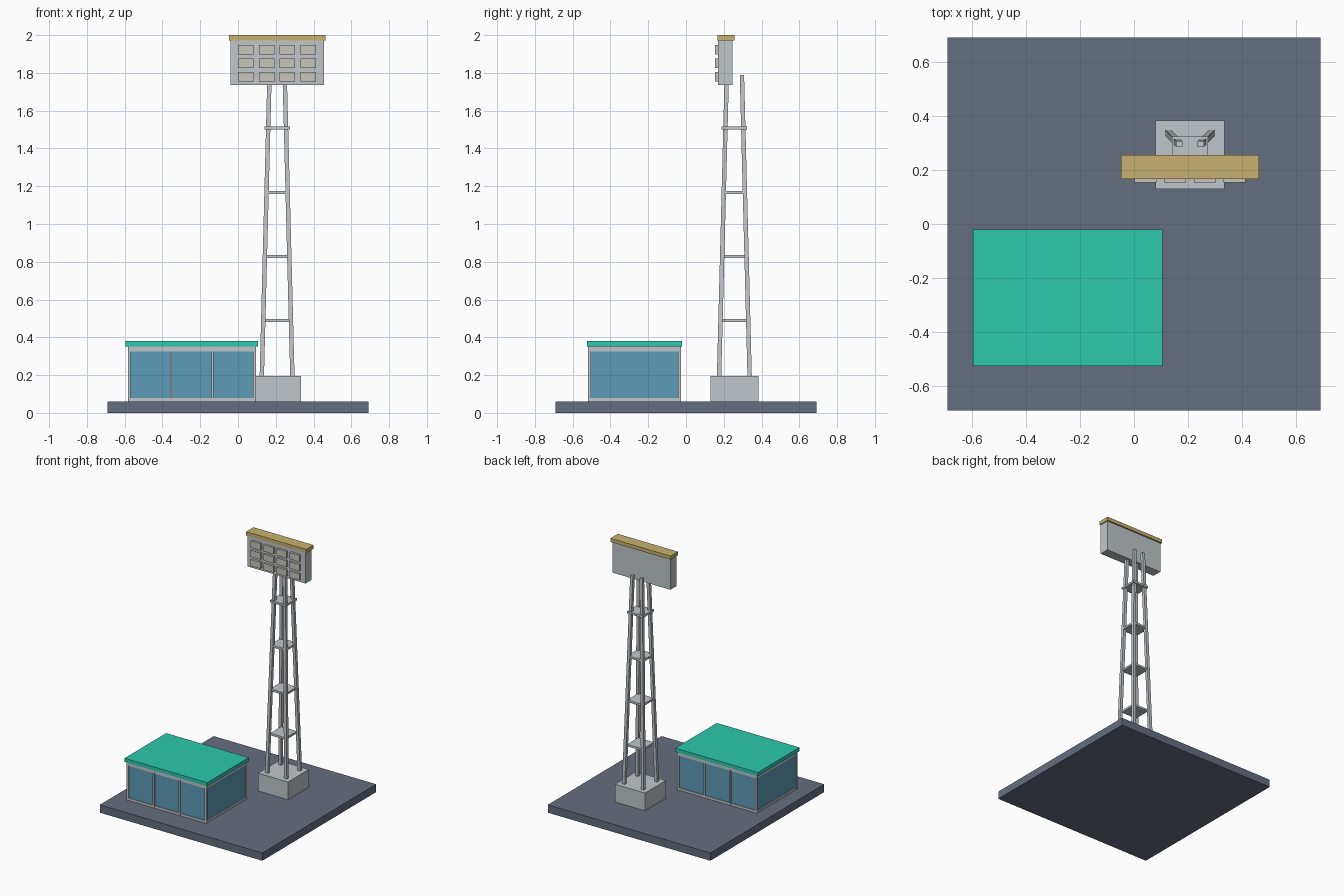
import bpy
import bmesh
from mathutils import Vector

if "Cube" in bpy.data.objects:
    bpy.data.objects.remove(bpy.data.objects["Cube"], do_unlink=True)


def material(name, rgb):
    """Flat material from display RGB (0-255), stored as linear values."""
    def lin(c):
        c /= 255
        return c / 12.92 if c <= 0.04045 else ((c + 0.055) / 1.055) ** 2.4
    colour = (*[lin(c) for c in rgb], 1)
    mat = bpy.data.materials.new(name)
    mat.use_nodes = True
    mat.diffuse_color = colour
    mat.node_tree.nodes["Principled BSDF"].inputs["Base Color"].default_value = colour
    return mat


slate = material("slate paving", (101, 110, 126))
steel = material("pale grey", (191, 198, 202))
glass = material("blue glass", (93, 155, 185))
teal = material("teal roof", (45, 201, 173))
gold = material("sand gold", (200, 178, 112))
cream = material("lamp cream", (200, 198, 186))


def finish(name, bm, mat):
    bmesh.ops.recalc_face_normals(bm, faces=bm.faces)
    mesh = bpy.data.meshes.new(name)
    bm.to_mesh(mesh)
    bm.free()
    mesh.materials.append(mat)
    obj = bpy.data.objects.new(name, mesh)
    bpy.context.collection.objects.link(obj)
    return obj


def box(name, mat, xs, ys, zs):
    """Box between the given x, y and z limits."""
    bm = bmesh.new()
    bmesh.ops.create_cube(bm, size=1)
    for v in bm.verts:
        v.co = [lo + (c + 0.5) * (hi - lo) for c, (lo, hi) in zip(v.co, (xs, ys, zs))]
    return finish(name, bm, mat)


def strut(name, mat, start, end, half):
    """Square bar sheared from start to end with level ends."""
    bm = bmesh.new()
    bmesh.ops.create_cube(bm, size=2)
    for v in bm.verts:
        centre = Vector(end if v.co.z > 0 else start)
        v.co = centre + Vector((v.co.x * half, v.co.y * half, 0))
    return finish(name, bm, mat)


# Ground slab
GROUND = 0.06
box("ground_slab", slate, (-0.69, 0.69), (-0.69, 0.69), (0, GROUND))

# Tower footing, legs and platforms
CX, CY = 0.207, 0.256
box("tower_footing", steel, (CX - 0.127, CX + 0.127), (CY - 0.127, CY + 0.127), (GROUND, 0.196))
for sx, side in ((-1, "right"), (1, "left")):
    for sy, face in ((-1, "front"), (1, "back")):
        strut(f"tower_leg_{face}_{side}", steel,
              (CX + sx * 0.081, CY + sy * 0.081, 0.19),
              (CX + sx * 0.04, CY + sy * 0.04, 1.79), 0.0115)
for i in range(4):
    z = 0.488 + i * 0.34
    box(f"tower_platform_{i + 1}", steel, (CX - 0.067, CX + 0.067),
        (CY - 0.067, CY + 0.067), (z - 0.008, z + 0.008))

# Floodlight panel with cap and lamp grid
box("light_panel", steel, (CX - 0.247, CX + 0.247), (0.17, 0.245), (1.735, 1.975))
box("panel_cap", gold, (CX - 0.255, CX + 0.255), (0.167, 0.256), (1.972, 2.0))
for row in range(3):
    for col in range(4):
        x = CX + (col - 1.5) * 0.11
        z = 1.78 + row * 0.071
        box(f"lamp_{row + 1}_{col + 1}", cream, (x - 0.041, x + 0.041),
            (0.153, 0.175), (z - 0.025, z + 0.025))

# Pavilion: glass core, frame and flat roof
X0, X1, Y0, Y1 = -0.583, 0.094, -0.519, -0.027
BAR, INSET = 0.015, 0.008
box("glass_walls", glass, (X0 + INSET, X1 - INSET), (Y0 + INSET, Y1 - INSET), (GROUND, 0.335))
box("pavilion_roof", teal, (X0 - 0.012, X1 + 0.012), (Y0 - 0.006, Y1 + 0.006), (0.352, 0.38))
box("roof_beam", steel, (X0, X1), (Y0, Y1), (0.334, 0.353))
for xs, side in (((X0, X0 + BAR), "right"), ((X1 - BAR, X1), "left")):
    for ys, face in (((Y0, Y0 + BAR), "front"), ((Y1 - BAR, Y1), "back")):
        box(f"corner_post_{face}_{side}", steel, xs, ys, (GROUND, 0.34))
for level, zs in (("sill", (GROUND, 0.078)), ("header", (0.325, 0.335))):
    for face, ys in (("front", (Y0 + 0.003, Y0 + BAR)), ("back", (Y1 - BAR, Y1 - 0.003))):
        box(f"{level}_{face}", steel, (X0 + BAR, X1 - BAR), ys, zs)
    for side, xs in (("right", (X0 + 0.003, X0 + BAR)), ("left", (X1 - BAR, X1 - 0.003))):
        box(f"{level}_{side}", steel, xs, (Y0 + BAR, Y1 - BAR), zs)
for i in (1, 2):
    x = X0 + (X1 - X0) * i / 3
    x += 0.003 if i == 1 else -0.003
    for face, ys in (("front", (Y0, Y0 + BAR)), ("back", (Y1 - BAR, Y1))):
        box(f"mullion_{face}_{i}", steel, (x - 0.006, x + 0.006), ys, (GROUND, 0.335))
